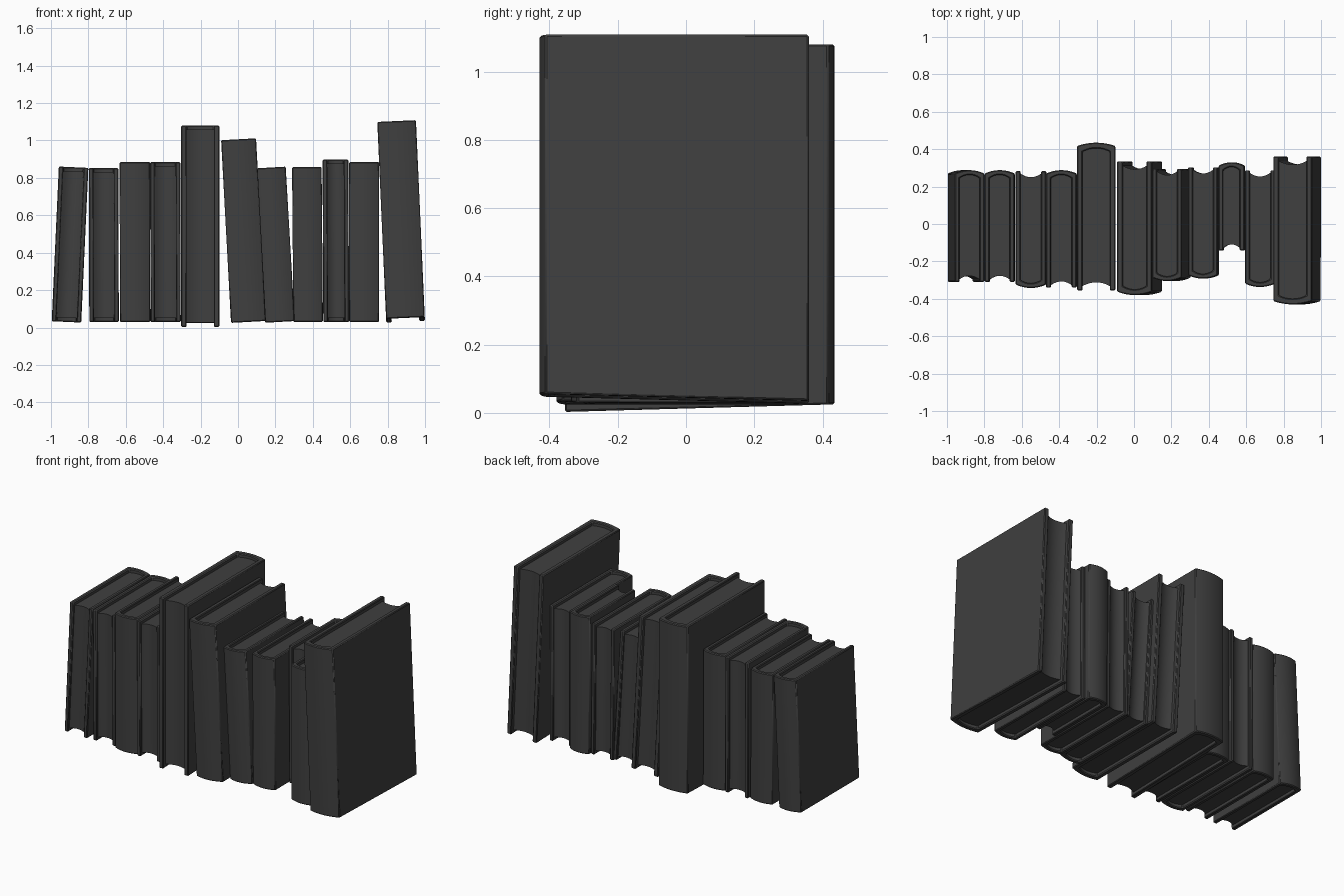
import bpy, bmesh, math
from mathutils import Matrix

if "Cube" in bpy.data.objects:
    bpy.data.objects.remove(bpy.data.objects["Cube"])

grey = bpy.data.materials.new("dark_grey")
grey.diffuse_color = (0.05, 0.05, 0.05, 1)
grey.use_nodes = True
grey.node_tree.nodes["Principled BSDF"].inputs["Base Color"].default_value = grey.diffuse_color


def arc(half, y, bulge, n=8):
    """Shallow arc from +half to -half, rising by bulge in the middle."""
    pts = []
    for i in range(n + 1):
        t = 1 - 2 * i / n
        pts.append((half * t, y + bulge * (1 - t * t)))
    return pts


def prism(name, profile, z0, z1, slope, matrix):
    """Extrude an XY outline; the bottom edge rises with y by slope."""
    bm = bmesh.new()
    low = [bm.verts.new((x, y, z0 + slope * y)) for x, y in profile]
    top = [bm.verts.new((x, y, z1)) for x, y in profile]
    n = len(profile)
    bm.faces.new(low[::-1])
    bm.faces.new(top)
    for i in range(n):
        j = (i + 1) % n
        bm.faces.new((low[i], low[j], top[j], top[i]))
    bmesh.ops.recalc_face_normals(bm, faces=bm.faces)
    bm.transform(matrix)
    mesh = bpy.data.meshes.new(name)
    bm.to_mesh(mesh)
    bm.free()
    mesh.materials.append(grey)
    ob = bpy.data.objects.new(name, mesh)
    bpy.context.collection.objects.link(ob)
    bpy.context.view_layer.objects.active = ob
    bpy.ops.object.select_all(action='DESELECT')
    ob.select_set(True)
    bpy.ops.object.shade_smooth_by_angle(angle=math.radians(30))
    return ob


def book(i, x_low, x_top, w, y0, y1, z0, z1, spine_back, slope=0.0):
    """One hardback: wrap-round cover with curved spine, and a page block."""
    d, h = y1 - y0, z1 - z0
    t = 0.03 if w > 0.18 else 0.025      # board thickness
    lip = 0.035 if w > 0.18 else 0.025   # how far the boards pass the pages
    recess = 0.022
    bulge = 0.018
    lean = Matrix.Rotation(math.atan2(x_top - x_low, h), 4, 'Y')
    if spine_back:
        place = Matrix.Translation((x_low, y0, z0)) @ lean
    else:
        place = Matrix.Translation((x_low, y1, z0)) @ lean @ Matrix.Rotation(math.pi, 4, 'Z')
    a = w / 2
    b = a - t

    # cover: outer spine arc, then back along the inside
    outer = [(a, 0)] + arc(a, d - bulge, bulge) + [(-a, 0)]
    inner = [(-b, 0)] + arc(b, d - bulge - t, bulge)[::-1] + [(b, 0)]
    cover = prism(f"book_cover_{i}", outer + inner, -slope * d, h, slope, place)
    bev = cover.modifiers.new("soft_edges", 'BEVEL')
    bev.width = 0.005
    bev.segments = 1
    bev.limit_method = 'ANGLE'
    bev.angle_limit = math.radians(50)

    # pages: hollow fore-edge, rounded at the spine
    c = b + 0.001
    pages = arc(c, d - bulge - t + 0.001, bulge) + arc(c, lip - 0.012, 0.02)[::-1]
    prism(f"book_pages_{i}", pages, recess - slope * d, h - recess, slope, place)


# x at bottom, x at top, width, y range, z range, spine at back, bottom slope
BOOKS = [
    (-0.917, -0.879, 0.158, -0.31, 0.288, 0.03, 0.858, True),
    (-0.716, -0.719, 0.158, -0.31, 0.288, 0.03, 0.853, True),
    (-0.550, -0.552, 0.162, -0.342, 0.283, 0.03, 0.885, False),
    (-0.387, -0.389, 0.162, -0.34, 0.288, 0.03, 0.885, True),
    (-0.202, -0.202, 0.205, -0.355, 0.435, 0.025, 1.08, True, 0.028),
    (0.056, 0.003, 0.187, -0.38, 0.335, 0.03, 1.008, False),
    (0.224, 0.176, 0.158, -0.305, 0.295, 0.03, 0.857, False),
    (0.375, 0.368, 0.158, -0.292, 0.303, 0.03, 0.858, False),
    (0.525, 0.521, 0.138, -0.142, 0.33, 0.03, 0.898, True),
    (0.674, 0.674, 0.160, -0.337, 0.287, 0.03, 0.885, False),
    (0.895, 0.848, 0.207, -0.43, 0.36, 0.052, 1.105, False, 0.026),
]
for i, b in enumerate(BOOKS, 1):
    book(i, *b)
